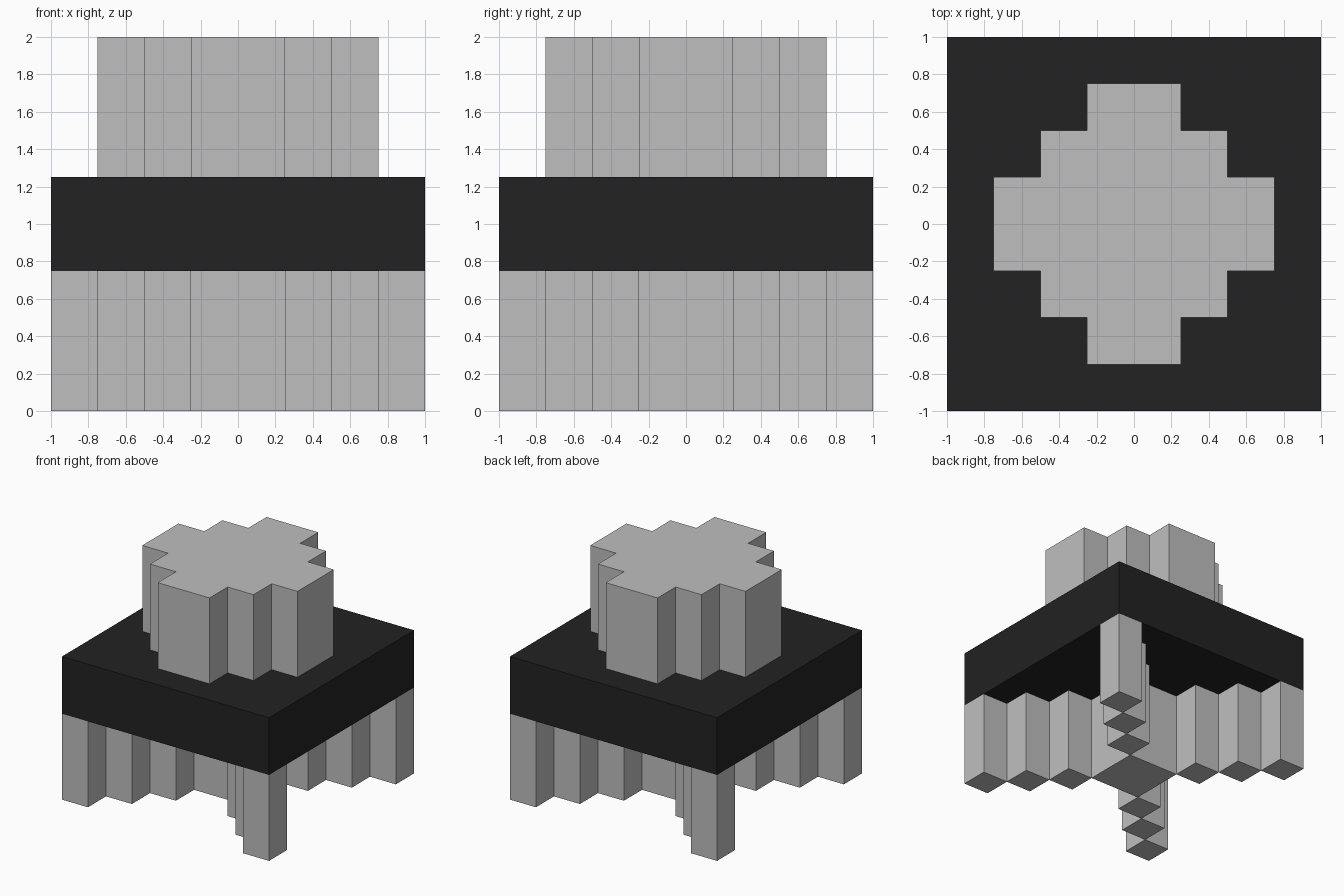
import bpy
import bmesh

old = bpy.data.objects.get("Cube")
if old:
    bpy.data.objects.remove(old, do_unlink=True)

STEP = 0.25


def make_material(name, value):
    mat = bpy.data.materials.new(name)
    color = (value, value, value, 1)
    mat.use_nodes = True
    mat.diffuse_color = color
    bsdf = next(n for n in mat.node_tree.nodes if n.type == 'BSDF_PRINCIPLED')
    bsdf.inputs["Base Color"].default_value = color
    return mat


def extrude_outlines(name, outlines, bottom, top, mat):
    """Raise closed counter-clockwise outlines into solid prisms."""
    bm = bmesh.new()
    for outline in outlines:
        face = bm.faces.new([bm.verts.new((x, y, bottom)) for x, y in outline])
        raised = bmesh.ops.extrude_face_region(bm, geom=[face], use_keep_orig=True)
        verts = [g for g in raised["geom"] if isinstance(g, bmesh.types.BMVert)]
        bmesh.ops.translate(bm, verts=verts, vec=(0, 0, top - bottom))
    bmesh.ops.recalc_face_normals(bm, faces=bm.faces)
    mesh = bpy.data.meshes.new(name)
    bm.to_mesh(mesh)
    bm.free()
    mesh.materials.append(mat)
    obj = bpy.data.objects.new(name, mesh)
    bpy.context.collection.objects.link(obj)
    return obj


def square(cx, cy, half):
    return [(cx - half, cy - half), (cx + half, cy - half),
            (cx + half, cy + half), (cx - half, cy + half)]


grey = make_material("light grey", 0.52)
black = make_material("charcoal black", 0.016)

# Dark square slab
extrude_outlines("slab", [square(0, 0, 1)], 0.75, 1.25, black)

# Stepped round cap: one quarter of the outline turned four times
quarter = [(3, -1), (3, 1), (2, 1), (2, 2), (1, 2)]
outline = []
for turn in range(4):
    outline += [(x * STEP, y * STEP) for x, y in quarter]
    quarter = [(-y, x) for x, y in quarter]
extrude_outlines("stepped_cap", [outline], 1.25, 2, grey)

# Central column under the slab
extrude_outlines("centre_column", [square(0, 0, STEP)], 0, 0.75, grey)

# Diagonal legs, each a row of square posts meeting at their corners
for side, sx in (("left", 1), ("right", -1)):
    for end, sy in (("front", -1), ("back", 1)):
        posts = [square(sx * (i + 0.5) * STEP, sy * (i + 0.5) * STEP, STEP / 2)
                 for i in (1, 2, 3)]
        extrude_outlines(f"{end}_{side}_leg", posts, 0, 0.75, grey)
